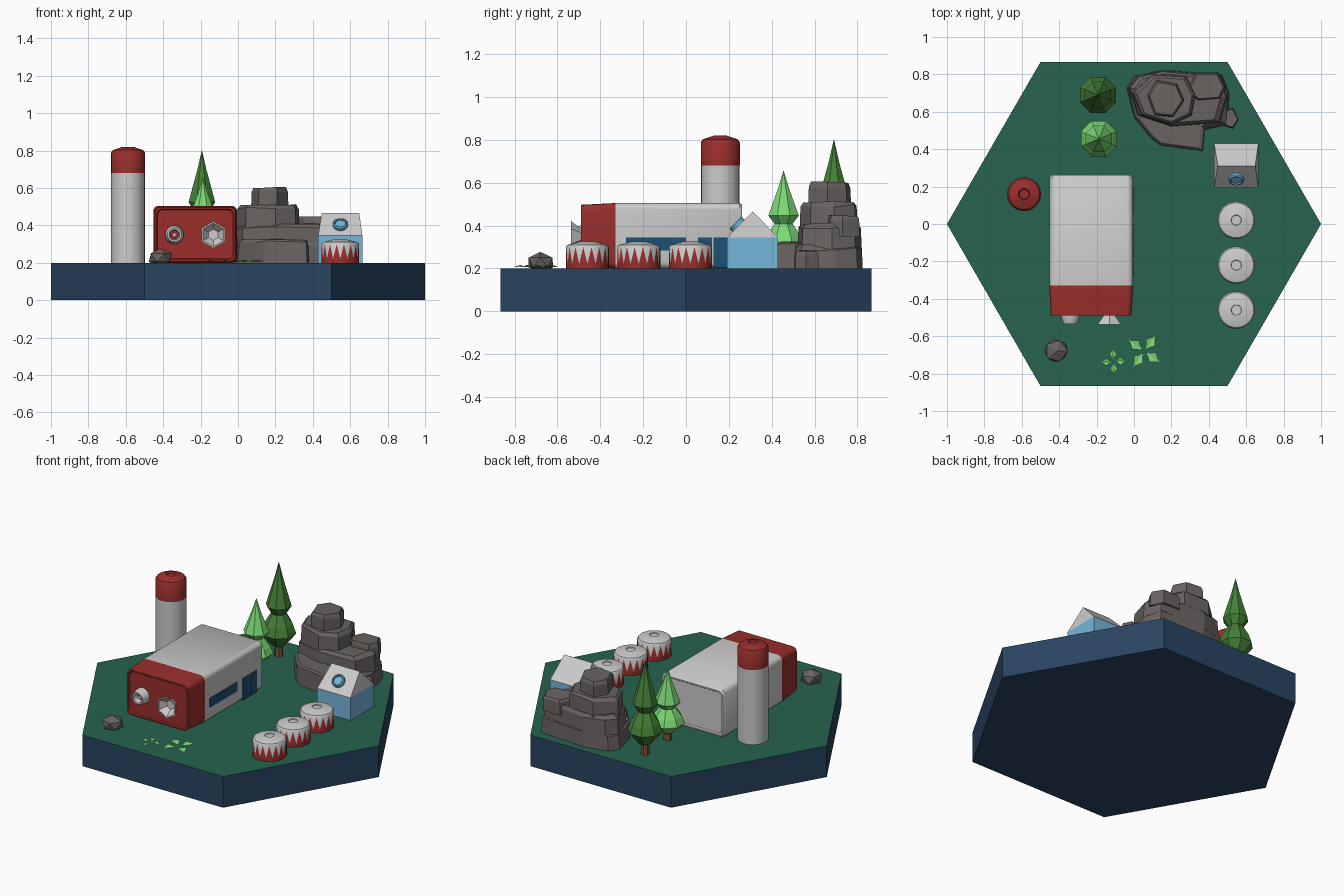
import bpy, bmesh, math, random
from mathutils import Vector

if "Cube" in bpy.data.objects:
    bpy.data.objects.remove(bpy.data.objects["Cube"])

random.seed(4)

def mat(name, r, g, b):
    m = bpy.data.materials.new(name)
    m.diffuse_color = (r, g, b, 1)
    m.use_nodes = True
    m.node_tree.nodes["Principled BSDF"].inputs["Base Color"].default_value = m.diffuse_color
    return m

NAVY = mat("navy", .022, .058, .12)
GREEN = mat("grass", .02, .125, .08)
RED = mat("red", .32, .028, .025)
GREY = mat("light_grey", .6, .6, .6)
BLUE = mat("sky_blue", .18, .47, .72)
PANE = mat("window_blue", .012, .08, .17)
ROCK = mat("stone", .14, .125, .12)
DARK = mat("dark_leaf", .06, .22, .04)
LIGHT = mat("light_leaf", .2, .7, .18)
BARK = mat("bark", .2, .08, .035)

def make(name, verts, faces, mats, ids=None, loc=(0, 0, 0), rot=(0, 0, 0), smooth=False):
    me = bpy.data.meshes.new(name)
    me.from_pydata([tuple(v) for v in verts], [], faces)
    for m in mats:
        me.materials.append(m)
    for i, p in enumerate(me.polygons):
        p.material_index = ids[i] if ids else 0
    bm = bmesh.new()
    bm.from_mesh(me)
    bmesh.ops.recalc_face_normals(bm, faces=bm.faces)
    bm.to_mesh(me)
    bm.free()
    ob = bpy.data.objects.new(name, me)
    bpy.context.collection.objects.link(ob)
    ob.location, ob.rotation_euler = loc, rot
    if smooth:
        bpy.ops.object.select_all(action='DESELECT')
        ob.select_set(True)
        bpy.context.view_layer.objects.active = ob
        bpy.ops.object.shade_smooth_by_angle(angle=math.radians(35))
    return ob

def loft(name, rings, mats, bands=None, **kw):
    """Skin equal-length rings, capped; bands = material per [start cap, strips, end cap]."""
    n = len(rings[0])
    bands = bands or [0] * (len(rings) + 1)
    faces, ids = [list(range(n))], [bands[0]]
    for k in range(len(rings) - 1):
        for i in range(n):
            j = (i + 1) % n
            faces.append([k*n + i, k*n + j, (k+1)*n + j, (k+1)*n + i])
            ids.append(bands[k + 1])
    faces.append([(len(rings) - 1)*n + i for i in range(n)])
    ids.append(bands[-1])
    return make(name, [v for r in rings for v in r], faces, mats, ids, **kw)

def ring(r, z, n, phase=0.0):
    return [(r*math.cos(phase + math.tau*i/n), r*math.sin(phase + math.tau*i/n), z) for i in range(n)]

def lathe(name, profile, n, mats, bands=None, phase=0.0, **kw):
    return loft(name, [ring(r, z, n, phase) for r, z in profile], mats, bands, **kw)

def box(name, x0, x1, y0, y1, z0, z1, m):
    return loft(name, [[(x0, y0, z), (x1, y0, z), (x1, y1, z), (x0, y1, z)] for z in (z0, z1)], [m])

# hexagonal base with grass top
lathe("base", [(1, 0), (1, .2)], 6, [NAVY, GREEN], [0, 0, 1])

# main hall: rounded section lofted front to back
def section(y, inset):
    x0, x1, z0, z1, rad = -.453 + inset, -.005 - inset, .2 + inset, .505 - inset, .03
    pts = []
    for cx, cz, a0 in ((x1-rad, z1-rad, 0), (x0+rad, z1-rad, 90), (x0+rad, z0+rad, 180), (x1-rad, z0+rad, 270)):
        for s in range(5):
            a = math.radians(a0 + s*22.5)
            pts.append((cx + rad*math.cos(a), y, cz + rad*math.sin(a)))
    return pts

loft("hall", [section(y, i) for y, i in ((-.482, .022), (-.49, .017), (-.49, .008), (-.33, 0),
     (.25, 0), (.262, .008), (.262, .017), (.254, .022))],
     [GREY, RED], [1, 1, 1, 1, 0, 0, 0, 0, 0], smooth=True)
box("side_window", -.02, -.002, -.28, 0, .285, .345, PANE)
for k in range(2):
    box("side_door", -.02, -.002, .055 + k*.073, .122 + k*.073, .205, .345, PANE)

# front exhaust nozzles, pointing to -y
FRONT = (math.pi/2, 0, 0)
lathe("round_nozzle", [(.05, .47), (.05, .495), (.038, .535), (.028, .535), (.024, .495)], 16,
      [GREY, RED], [0, 0, 0, 0, 0, 1], loc=(-.34, 0, .35), rot=FRONT, smooth=True)
lathe("nozzle_pin", [(.01, .48), (.01, .515)], 10, [GREY], loc=(-.34, 0, .35), rot=FRONT)
lathe("hex_nozzle", [(.035, .47), (.035, .49), (.072, .537), (.063, .537), (.03, .497)], 6,
      [GREY], phase=math.pi/6, loc=(-.132, 0, .35), rot=FRONT)

# chimney
lathe("chimney", [(.09, .2), (.09, .68), (.091, .68), (.091, .788), (.082, .802), (.03, .82), (.025, .812)], 24,
      [GREY, RED], [0, 0, 1, 1, 1, 1, 1, 1], loc=(-.588, .16, 0), smooth=True)

# storage tanks with zigzag painted wall
def tank(y):
    n, r = 32, .1
    prof = [(r, .2), (r, .222), (r, .3), (.093, .31), (.035, .325), (.028, .325), (.026, .32)]
    verts = [v for p in prof for v in ring(p[0], p[1], n)]
    faces, ids = [], []
    for k in range(len(prof) - 1):
        for i in range(n):
            j = (i + 1) % n
            a, b, c, d = k*n + i, k*n + j, (k+1)*n + j, (k+1)*n + i
            if k != 1:
                faces.append([a, b, c, d])
                ids.append(1 if k == 0 else 0)
            elif i % 2:
                faces += [[a, b, d], [b, c, d]]
                ids += [1, 0]
            else:
                faces += [[a, b, c], [a, c, d]]
                ids += [1, 0]
    faces += [list(range(n)), [(len(prof) - 1)*n + i for i in range(n)]]
    ids += [1, 0]
    make("tank", verts, faces, [GREY, RED], ids, loc=(.547, y, 0), smooth=True)

for y in (.02, -.22, -.46):
    tank(y)

# small hut: walls, roof, round skylight on the front slope
box("hut_walls", .428, .665, .192, .43, .2, .345, BLUE)
make("hut_roof", [(.428, .192, .345), (.665, .192, .345), (.665, .43, .345), (.428, .43, .345),
                  (.448, .311, .466), (.648, .311, .466)],
     [[0, 1, 2, 3], [0, 1, 5, 4], [2, 3, 4, 5], [1, 2, 5], [3, 0, 4]], [GREY])
lathe("skylight", [(.04, -.02), (.04, .014), (.034, .02), (.029, .02), (.027, .012)], 16, [BLUE],
      loc=(.547, .244, .4), rot=(math.radians(45), 0, 0), smooth=True)

# stacked rock outcrop: chamfered irregular slabs
def slab(outline, z0, z1, chamfer=.02, lean=.97):
    c = sum((Vector(p) for p in outline), Vector((0, 0))) / len(outline)
    rings = []
    for z, s, wob in ((z0, 1, 0), (z1 - chamfer, lean, .008), (z1, lean - .1, .004)):
        row = []
        for p in outline:
            q = c + (Vector(p) - c)*s
            row.append((q.x, q.y, z + random.uniform(-wob, wob)))
        rings.append(row)
    loft("rock_slab", rings, [ROCK])

slab([(-.04, .73), (0, .57), (.1, .52), (.36, .5), (.5, .53), (.51, .7), (.47, .8), (.16, .825), (0, .79)], .19, .31)
slab([(.0, .57), (.09, .46), (.14, .42), (.37, .39), (.38, .51), (.3, .62), (.1, .64)], .19, .325, .015)
slab([(-.03, .73), (.02, .58), (.2, .52), (.46, .54), (.5, .68), (.46, .79), (.15, .82), (.02, .79)], .28, .41)
slab([(.28, .71), (.34, .66), (.46, .67), (.49, .73), (.45, .81), (.33, .81)], .35, .445)
slab([(-.01, .7), (.04, .58), (.2, .53), (.31, .58), (.33, .69), (.28, .79), (.1, .8)], .38, .512)
slab([(.07, .69), (.11, .58), (.21, .57), (.27, .66), (.23, .75), (.12, .77)], .49, .602)
slab([(.45, .6), (.47, .53), (.53, .51), (.56, .56), (.53, .62)], .19, .28)

# fir trees
def fir(x, y, height, leaf):
    k = height / .6
    lathe("tree_trunk", [(.028, .19), (.02, .2 + .1*k)], 7, [BARK], loc=(x, y, 0))
    prof = [(.04, .07), (.104, .15), (.085, .205), (.045, .275), (.077, .325), (.055, .4), (.027, .495), (.001, .6)]
    lathe("tree_crown", [(r, .2 + h*k) for r, h in prof], 8, [leaf], phase=math.pi/8, loc=(x, y, 0), smooth=False)

fir(-.193, .69, .6, DARK)
fir(-.188, .455, .455, LIGHT)

# loose boulder
bm = bmesh.new()
bmesh.ops.create_icosphere(bm, subdivisions=1, radius=.066)
for v in bm.verts:
    v.co *= random.uniform(.92, 1.08)
    v.co.z *= .75
me = bpy.data.meshes.new("boulder")
bm.to_mesh(me)
bm.free()
me.materials.append(ROCK)
boulder = bpy.data.objects.new("boulder", me)
boulder.location = (-.415, -.68, .228)
bpy.context.collection.objects.link(boulder)

# low four-leaved plants: folded pointed leaves
def plant(x, y, r, turn):
    verts, faces = [], []
    for i in range(4):
        a = turn + i*math.pi/2
        b = len(verts)
        for d, s, z in ((.18, 0, .205), (.55, -.3, .216), (.55, 0, .209), (.55, .3, .216), (1, 0, .207)):
            verts.append((r*(d*math.cos(a) - s*math.sin(a)), r*(d*math.sin(a) + s*math.cos(a)), z))
        faces += [[b, b+1, b+2], [b, b+2, b+3], [b+1, b+4, b+2], [b+2, b+4, b+3]]
    make("plant", verts, faces, [LIGHT], loc=(x, y, 0))

plant(-.11, -.735, .068, .05)
plant(.055, -.68, .1, .95)
